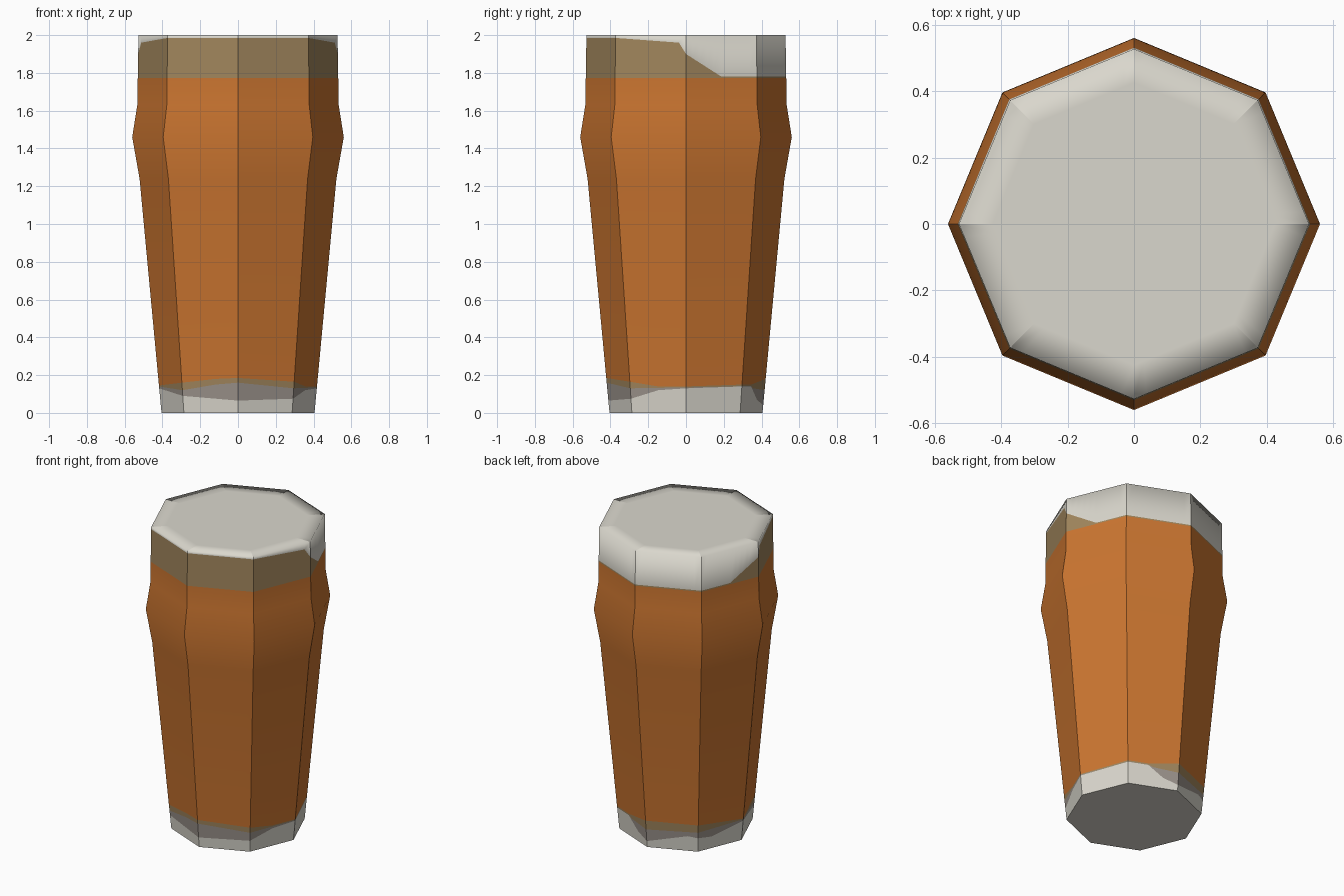
import bpy, bmesh, math

if "Cube" in bpy.data.objects:
    bpy.data.objects.remove(bpy.data.objects["Cube"])

# Colours
def material(name, rgb):
    m = bpy.data.materials.new(name)
    m.diffuse_color = (*rgb, 1)
    m.use_nodes = True
    m.node_tree.nodes["Principled BSDF"].inputs["Base Color"].default_value = m.diffuse_color
    return m

COLOURS = [("foam_white", (0.70, 0.68, 0.61)), ("base_grey", (0.33, 0.29, 0.26)),
           ("foam_tan", (0.36, 0.24, 0.11)), ("amber", (0.60, 0.18, 0.03))]
WHITE, GREY, TAN, AMBER = range(4)

# Outline of the glass: (height, corner radius)
PROFILE = [(0, .405), (1.24, .521), (1.46, .56), (1.63, .533), (2, .527)]

# Wavy colour borders: (corner number counted from +x, height)
BASE_TOP = [(0, .13), (1, .14), (1.4, .14), (1.7, .07), (2, .04), (2.8, .1), (3.3, .08),
            (4, .13), (5, .09), (6, .065), (7, .075), (7.5, .12), (8, .13)]
GREY_TOP = [(0, .135), (1, .14), (1.5, .13), (2, .12), (3, .13), (4, .14), (5, .12),
            (5.6, .15), (6, .16), (7, .13), (8, .135)]
AMBER_LOW = [(0, .14), (1, .15), (1.4, .15), (2, .18), (3, .18), (4, .145), (5, .16),
             (5.6, .18), (6, .185), (7, .165), (7.5, .14), (8, .14)]
TAN_TOP = [(0, 1.90), (.5, 1.78), (3.5, 1.78), (4, 1.9), (4.1, 1.96), (5, 1.985),
           (7, 1.985), (7.9, 1.96), (8, 1.9)]

def lerp_table(table, t):
    for (a, fa), (b, fb) in zip(table, table[1:]):
        if t <= b:
            return fa + (fb - fa) * (t - a) / (b - a)
    return table[-1][1]

def octagon_point(u, r, z):
    k, f = int(u), u - int(u)
    a, b = k * math.pi / 4, (k + 1) * math.pi / 4
    return (r * ((1 - f) * math.cos(a) + f * math.cos(b)),
            r * ((1 - f) * math.sin(a) + f * math.sin(b)), z)

def heights(u):
    a = lerp_table(BASE_TOP, u)
    b = max(a + .002, lerp_table(GREY_TOP, u))
    c = max(b + .002, lerp_table(AMBER_LOW, u))
    e = max(1.777, lerp_table(TAN_TOP, u))
    return [0, a, b, c, 1.24, 1.46, 1.63, 1.772, e, 2]

ROW_COLOURS = [WHITE, GREY, TAN, AMBER, AMBER, AMBER, AMBER, TAN, WHITE]
STEPS = 10
N = 8 * STEPS

# Eight-sided body, lofted column by column
bm = bmesh.new()
columns = []
for i in range(N):
    u = i / STEPS
    columns.append([bm.verts.new(octagon_point(u, lerp_table(PROFILE, z), z))
                    for z in heights(u)])
# Flat foam surface: outer ring and middle
inner = [bm.verts.new(octagon_point(i / STEPS, .425, 2)) for i in range(N)]
for i in range(N):
    c0, c1 = columns[i], columns[(i + 1) % N]
    for row, colour in enumerate(ROW_COLOURS):
        f = bm.faces.new((c0[row], c1[row], c1[row + 1], c0[row + 1]))
        f.material_index = colour
        f.smooth = True
    f = bm.faces.new((c0[-1], c1[-1], inner[(i + 1) % N], inner[i]))
    f.smooth = True
bm.faces.new(inner).smooth = True
base = bm.faces.new([c[0] for c in reversed(columns)])

# Crisp corners and base edge, soft elsewhere
for e in base.edges:
    e.smooth = False
for k in range(8):
    col = columns[k * STEPS] + [inner[k * STEPS]]
    for v, w in zip(col, col[1:]):
        bm.edges.get((v, w)).smooth = False

mesh = bpy.data.meshes.new("pint_glass")
bm.to_mesh(mesh)
bm.free()
for name, rgb in COLOURS:
    mesh.materials.append(material(name, rgb))
bpy.context.collection.objects.link(bpy.data.objects.new("pint_glass", mesh))
